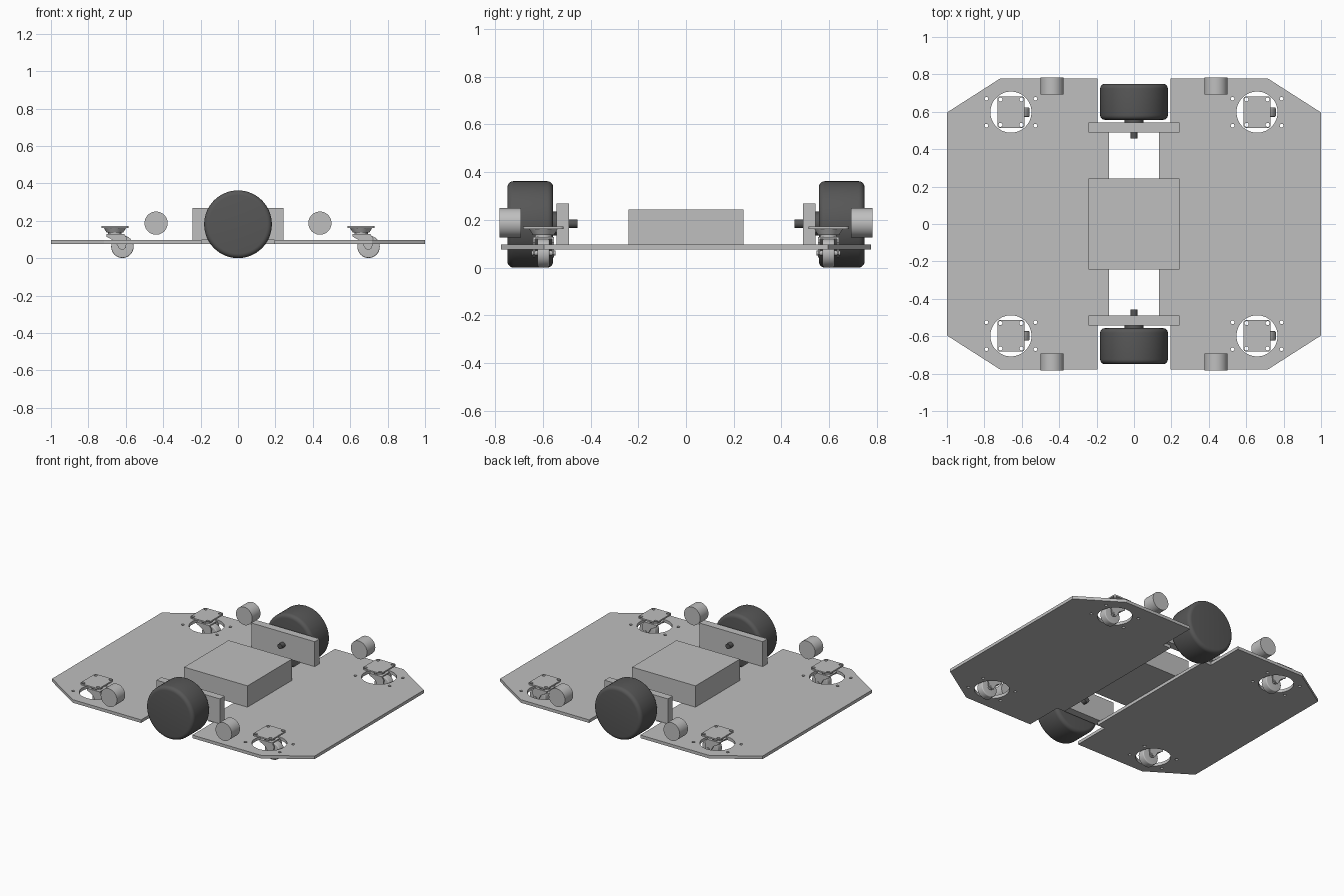
import bpy, bmesh
from math import radians, pi, cos, sin
from mathutils import Matrix, Vector

cube = bpy.data.objects.get("Cube")
if cube:
    bpy.data.objects.remove(cube)


def material(name, value):
    m = bpy.data.materials.new(name)
    m.use_nodes = True
    color = (value, value, value, 1)
    m.diffuse_color = color
    m.node_tree.nodes["Principled BSDF"].inputs["Base Color"].default_value = color
    return m


GREY = material("light grey metal", 0.52)
DARK = material("dark rubber", 0.095)
TURN_Y = Matrix.Rotation(radians(90), 4, 'X')   # local z axis to y axis


def finish(name, bm, mat):
    bmesh.ops.recalc_face_normals(bm, faces=bm.faces)
    mesh = bpy.data.meshes.new(name)
    bm.to_mesh(mesh)
    bm.free()
    mesh.materials.append(mat)
    mesh.shade_smooth()
    mesh.set_sharp_from_angle(angle=radians(32))
    obj = bpy.data.objects.new(name, mesh)
    bpy.context.collection.objects.link(obj)
    return obj


def box(name, low, high, mat=GREY):
    low, high = Vector(low), Vector(high)
    bm = bmesh.new()
    bmesh.ops.create_cube(bm, size=1)
    for v in bm.verts:
        v.co = (low + high) / 2 + v.co * (high - low)
    return finish(name, bm, mat)


def cylinder(name, center, r1, depth, mat=GREY, r2=None, axis='y', round_edge=0, seg=40):
    bm = bmesh.new()
    turn = TURN_Y if axis == 'y' else Matrix()
    bmesh.ops.create_cone(bm, cap_ends=True, segments=seg, radius1=r1,
                          radius2=r1 if r2 is None else r2, depth=depth,
                          matrix=Matrix.Translation(center) @ turn)
    if round_edge:
        rims = [e for e in bm.edges if any(len(f.verts) > 4 for f in e.link_faces)]
        bmesh.ops.bevel(bm, geom=rims, offset=round_edge, segments=5,
                        profile=0.5, affect='EDGES')
    return finish(name, bm, mat)


def circle(x, y, r, n=32):
    return [(x + r * cos(2 * pi * i / n), y + r * sin(2 * pi * i / n)) for i in range(n)]


def prism(name, loops, thickness, matrix, mat=GREY):
    """Extruded flat outline (first loop) with holes (other loops)."""
    curve = bpy.data.curves.new(name, 'CURVE')
    curve.dimensions = '2D'
    curve.fill_mode = 'BOTH'
    curve.extrude = thickness / 2
    for loop in loops:
        spline = curve.splines.new('POLY')
        spline.points.add(len(loop) - 1)
        for p, (x, y) in zip(spline.points, loop):
            p.co = (x, y, 0, 1)
        spline.use_cyclic_u = True
    temp = bpy.data.objects.new(name + "_outline", curve)
    bpy.context.collection.objects.link(temp)
    bpy.context.view_layer.update()
    mesh = bpy.data.meshes.new_from_object(
        temp.evaluated_get(bpy.context.evaluated_depsgraph_get()))
    bm = bmesh.new()
    bm.from_mesh(mesh)
    bmesh.ops.remove_doubles(bm, verts=bm.verts, dist=0.0001)
    bm.transform(matrix)
    bpy.data.objects.remove(temp)
    bpy.data.curves.remove(curve)
    bpy.data.meshes.remove(mesh)
    return finish(name, bm, mat)


CX, CY = 0.658, 0.598          # caster position
FLOOR = 0.097                  # top of the base plates

# Base plates with caster openings and bolt holes
half = [(0.135, 0), (0.135, 0.515), (0.195, 0.515), (0.195, 0.777), (0.717, 0.777), (1, 0.596)]
outline = half[1:] + [(x, -y) for x, y in reversed(half[1:])]
for side, label in ((1, "left"), (-1, "right")):
    loops = [[(side * x, y) for x, y in outline]]
    for end in (1, -1):
        loops.append(circle(side * CX, end * CY, 0.11, 48))
        for dx in (-0.131, 0.131):
            for dy in (-0.072, 0.072):
                loops.append(circle(side * CX + dx, end * CY + dy, 0.01, 12))
    prism(label + "_base_plate", loops, 0.021, Matrix.Translation((0, 0, FLOOR - 0.0105)))

# Central housing
box("central_housing", (-0.242, -0.242, FLOOR), (0.242, 0.242, 0.244))

# Drive wheels, brackets, shafts and sensors at both ends
for end, label in ((-1, "front"), (1, "back")):
    cylinder(label + "_drive_wheel", (0, end * 0.653, 0.181), 0.181, 0.192, DARK,
             round_edge=0.025, seg=64)
    cylinder(label + "_wheel_hub", (0, end * 0.55, 0.184), 0.05, 0.02, DARK)
    cylinder(label + "_drive_shaft", (0, end * 0.51, 0.184), 0.018, 0.108, DARK, seg=24)
    ya, yb = sorted((end * 0.49, end * 0.543))
    box(label + "_wheel_bracket", (-0.242, ya, FLOOR), (0.242, yb, 0.269))
    for side, hand in ((1, "left"), (-1, "right")):
        cylinder(f"{label}_{hand}_sensor", (side * 0.438, end * 0.737, 0.187), 0.062, 0.09)


def rounded_rect(w, h, r, n=5):
    pts = []
    for i, (sx, sy) in enumerate(((1, 1), (-1, 1), (-1, -1), (1, -1))):
        for k in range(n):
            a = (i + k / (n - 1)) * pi / 2
            pts.append((sx * (w - r) + r * cos(a), sy * (h - r) + r * sin(a)))
    return pts


def caster(label, x, y):
    # Mounting plate with four bolt holes
    holes = [circle(sx * 0.056, sy * 0.068, 0.011, 14) for sx in (1, -1) for sy in (1, -1)]
    prism(label + "_mount", [rounded_rect(0.073, 0.085, 0.016)] + holes, 0.01,
          Matrix.Translation((x, y, 0.166)))
    # Swivel bearing
    cylinder(label + "_swivel", (x, y, 0.149), 0.044, 0.026, r2=0.06, axis='z')
    cylinder(label + "_swivel_neck", (x, y, 0.133), 0.036, 0.012, axis='z')
    # Fork: crown and two cheeks
    box(label + "_fork_crown", (x - 0.045, y - 0.044, 0.12), (x + 0.05, y + 0.044, 0.128))
    cheek = [(-0.045, 0.128), (0.05, 0.128), (0.066, 0.105), (0.058, 0.055),
             (0.04, 0.042), (0.022, 0.052), (0.0, 0.09), (-0.045, 0.115)]
    for s in (-1, 1):
        prism(f"{label}_fork_cheek_{'a' if s < 0 else 'b'}", [cheek], 0.008,
              Matrix.Translation((x, y + s * 0.04, 0)) @ TURN_Y)
    # Small wheel and axle
    cylinder(label + "_wheel", (x + 0.04, y, 0.061), 0.06, 0.05, round_edge=0.006)
    cylinder(label + "_axle", (x + 0.04, y, 0.061), 0.011, 0.1, seg=16)


for end, label in ((-1, "front"), (1, "back")):
    for side, hand in ((1, "left"), (-1, "right")):
        caster(f"{label}_{hand}_caster", side * CX, end * CY)
